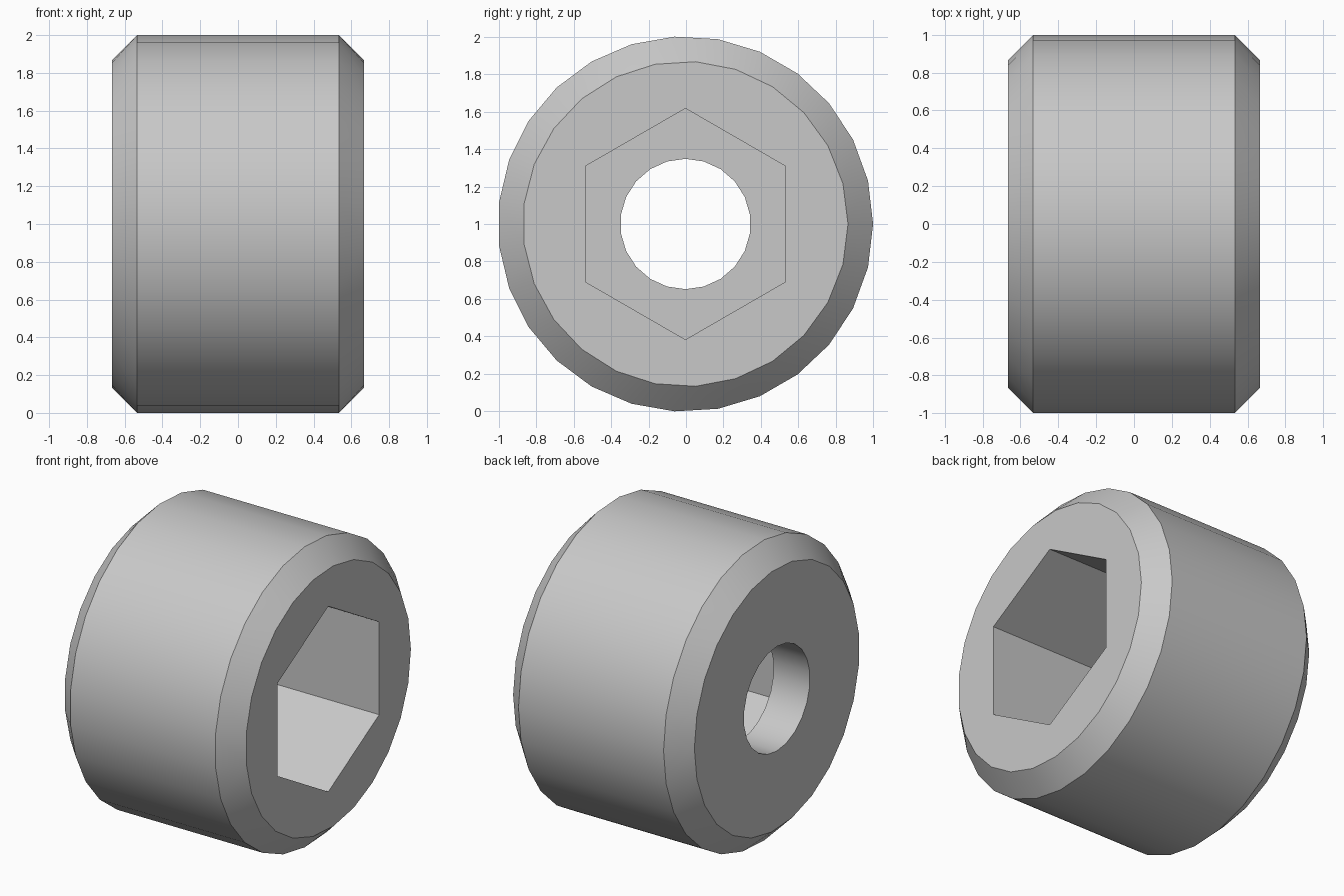
import bpy
import bmesh
from math import sin, cos, pi, radians

cube = bpy.data.objects.get("Cube")
if cube:
    bpy.data.objects.remove(cube, do_unlink=True)

HALF_LENGTH = 0.667
CENTRE_Y, CENTRE_Z = -0.003, 1.0

steel = bpy.data.materials.new("grey steel")
steel.use_nodes = True
GREY = (0.58, 0.58, 0.58, 1.0)
steel.diffuse_color = GREY
steel.node_tree.nodes["Principled BSDF"].inputs["Base Color"].default_value = GREY


def turned_solid(name, rings):
    """Convex solid along x from rings of (x, radius, sides, start angle)."""
    bm = bmesh.new()
    for x, radius, sides, start in rings:
        for i in range(sides):
            a = radians(start) + 2 * pi * i / sides
            bm.verts.new((x, CENTRE_Y + radius * cos(a), CENTRE_Z + radius * sin(a)))
    bmesh.ops.convex_hull(bm, input=bm.verts[:])
    # Merge the flat ends and sides into single faces
    bmesh.ops.dissolve_limit(bm, angle_limit=radians(0.5),
                             verts=bm.verts[:], edges=bm.edges[:])
    bmesh.ops.recalc_face_normals(bm, faces=bm.faces[:])
    mesh = bpy.data.meshes.new(name)
    bm.to_mesh(mesh)
    bm.free()
    mesh.materials.append(steel)
    obj = bpy.data.objects.new(name, mesh)
    bpy.context.collection.objects.link(obj)
    return obj


def cut(target, cutter):
    """Subtract the cutter from the target, then discard it."""
    cutter.hide_render = True
    mod = target.modifiers.new("cut", "BOOLEAN")
    mod.operation = "DIFFERENCE"
    mod.solver = "EXACT"
    mod.object = cutter
    bpy.context.view_layer.objects.active = target
    bpy.ops.object.modifier_apply(modifier=mod.name)
    bpy.data.objects.remove(cutter, do_unlink=True)


# Barrel with a chamfer at both ends
body = turned_solid("socket_body", [
    (-HALF_LENGTH, 0.868, 25, 0), (-0.534, 1.0017, 27, 0),
    (0.534, 1.0017, 27, 0), (HALF_LENGTH, 0.868, 25, 0)])

# Deep hexagonal recess in the +x end
cut(body, turned_solid("hex_cutter", [(-0.4, 0.617, 6, 90), (1, 0.617, 6, 90)]))

# Round hole through the remaining floor
cut(body, turned_solid("hole_cutter", [(-1, 0.348, 22, 90), (0, 0.348, 22, 90)]))

# Smooth barrel with crisp chamfer, recess and hole edges
bpy.ops.object.select_all(action="DESELECT")
body.select_set(True)
bpy.context.view_layer.objects.active = body
bpy.ops.object.shade_smooth_by_angle(angle=radians(30))
